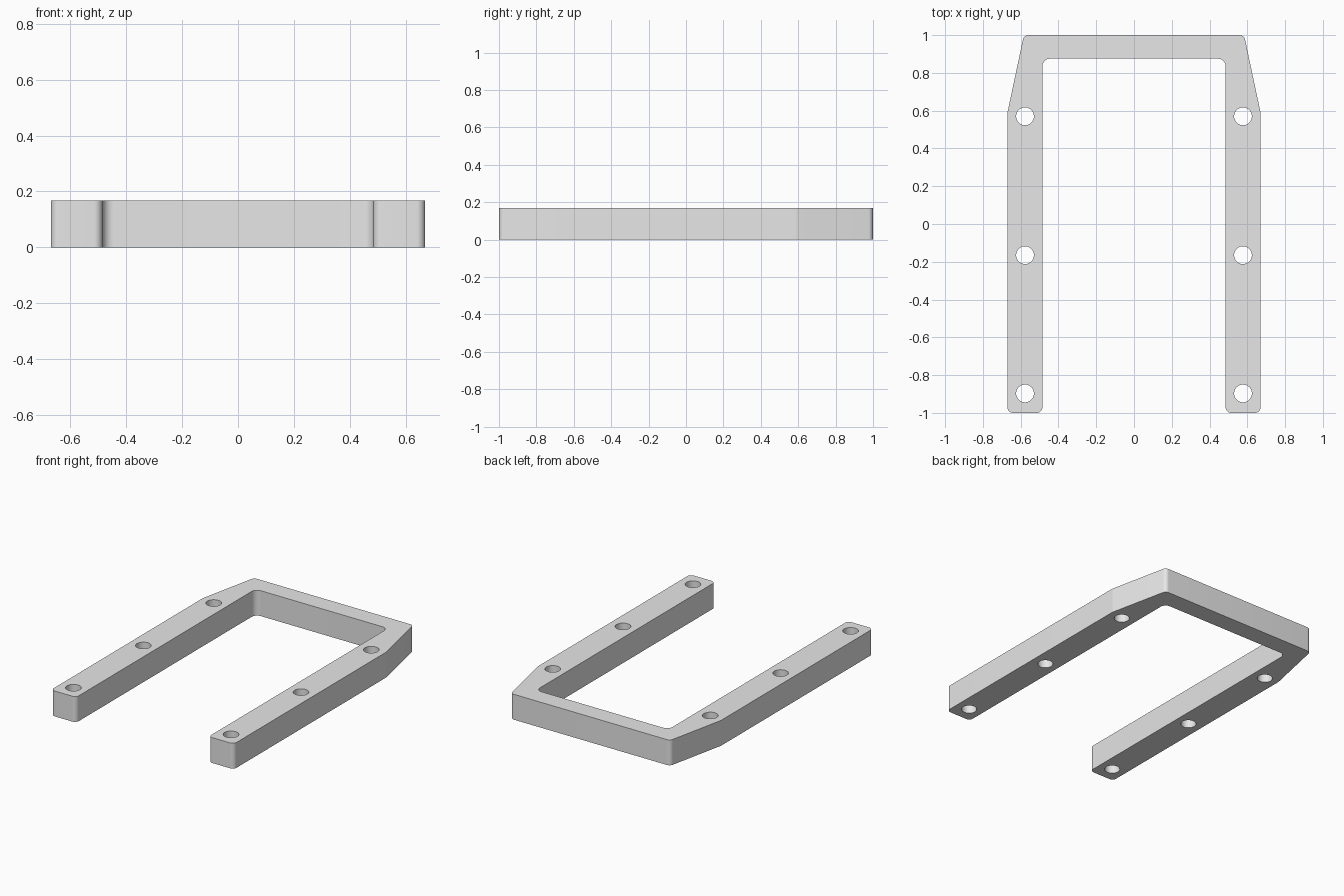
import bpy
import bmesh
from math import cos, sin, pi, radians, tan
from mathutils import Vector

cube = bpy.data.objects.get("Cube")
if cube:
    bpy.data.objects.remove(cube, do_unlink=True)

HEIGHT = 0.168
HOLE_X, HOLE_R = 0.577, 0.047
HOLE_ROWS = (0.57, -0.165, -0.897)
STEPS = 12

grey = bpy.data.materials.new("plain grey")
grey.use_nodes = True
colour = (0.8, 0.8, 0.8, 1)
grey.diffuse_color = colour
grey.node_tree.nodes["Principled BSDF"].inputs["Base Color"].default_value = colour


def fillet(prev, corner, nxt, radius):
    """Points of an arc that rounds one corner."""
    if radius == 0:
        return [corner]
    a, b = (prev - corner).normalized(), (nxt - corner).normalized()
    half = a.angle(b) / 2
    centre = corner + (a + b).normalized() * radius / sin(half)
    start = corner + a * radius / tan(half) - centre
    end = corner + b * radius / tan(half) - centre
    sweep = start.angle(end)
    return [centre + (start * sin((1 - i / STEPS) * sweep)
                      + end * sin(i / STEPS * sweep)) / sin(sweep)
            for i in range(STEPS + 1)]


def add_loop(curve, points):
    spline = curve.splines.new("POLY")
    spline.points.add(len(points) - 1)
    for p, co in zip(spline.points, points):
        p.co = (co[0], co[1], 0, 1)
    spline.use_cyclic_u = True


# U-shaped outline: half given as (x, y, corner radius), then mirrored
half = [(0.485, 0.875, 0.04), (0.485, -1, 0.03), (0.67, -1, 0.03),
        (0.67, 0.59, 0), (0.583, 1, 0.03)]
corners = half + [(-x, y, r) for x, y, r in reversed(half)]
vecs = [Vector((x, y)) for x, y, r in corners]
outline = []
for i, (x, y, r) in enumerate(corners):
    outline += fillet(vecs[i - 1], vecs[i], vecs[(i + 1) % len(vecs)], r)

curve = bpy.data.curves.new("frame_profile", "CURVE")
curve.dimensions = "2D"
curve.fill_mode = "BOTH"
curve.extrude = HEIGHT / 2
add_loop(curve, outline)

# Screw holes through both arms
for side in (-1, 1):
    for y in HOLE_ROWS:
        add_loop(curve, [(side * HOLE_X + HOLE_R * cos(k * pi / 24),
                          y + HOLE_R * sin(k * pi / 24)) for k in range(48)])

# Turn the extruded profile into a clean solid
profile = bpy.data.objects.new("frame_profile", curve)
bpy.context.collection.objects.link(profile)
bpy.context.view_layer.update()
evaluated = profile.evaluated_get(bpy.context.evaluated_depsgraph_get())
mesh = bpy.data.meshes.new_from_object(evaluated)
bpy.data.objects.remove(profile, do_unlink=True)

bm = bmesh.new()
bm.from_mesh(mesh)
bmesh.ops.remove_doubles(bm, verts=bm.verts, dist=0.0005)
bmesh.ops.translate(bm, verts=bm.verts, vec=(0, 0, HEIGHT / 2))
bmesh.ops.recalc_face_normals(bm, faces=bm.faces)
bm.to_mesh(mesh)
bm.free()

mesh.name = "bracket_frame"
mesh.materials.clear()
mesh.materials.append(grey)
frame = bpy.data.objects.new("bracket_frame", mesh)
bpy.context.collection.objects.link(frame)

# Smooth the fillets and holes, keep the taper bend and rims crisp
bpy.ops.object.select_all(action="DESELECT")
frame.select_set(True)
bpy.context.view_layer.objects.active = frame
bpy.ops.object.shade_smooth_by_angle(angle=radians(10))
